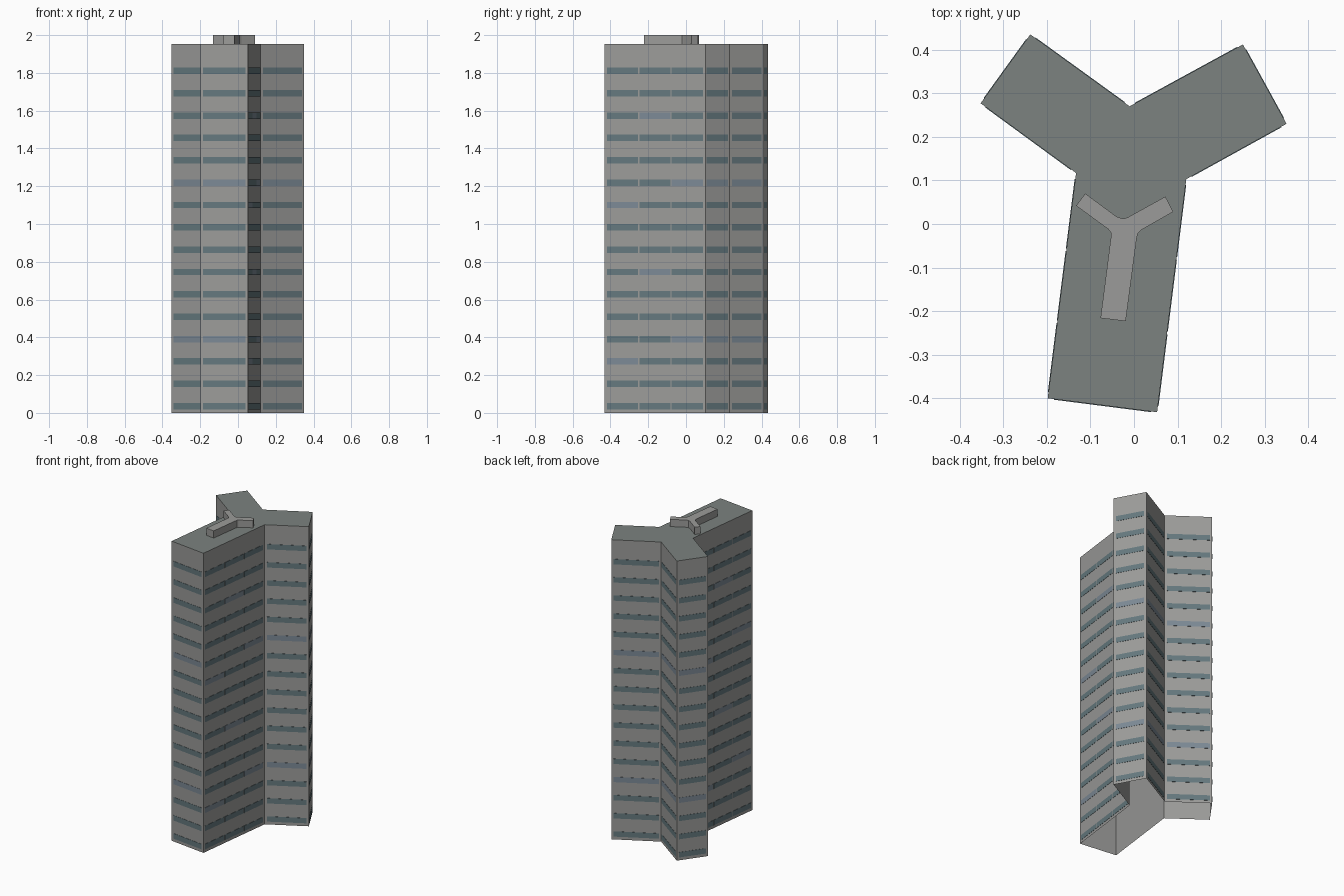
import bpy
from mathutils import Vector

if "Cube" in bpy.data.objects:
    bpy.data.objects.remove(bpy.data.objects["Cube"])

ROOF_Z, TOP_Z = 1.953, 2.0
FLOORS, FLOOR_H, FIRST_Z, STRIP_H = 16, 0.1183, 0.019, 0.034
MARGIN, GAP, PROUD = 0.014, 0.006, 0.0015

# Three-winged plan, listed clockwise as seen from above
PLAN = [(-.352, .277), (-.238, .435), (-.01, .27), (.25, .412), (.35, .23),
        (.12, .103), (.053, -.432), (-.198, -.40), (-.133, .117)]
# Smaller rooftop plan with chamfered inner corners
PENTHOUSE = [(-.133, .042), (-.112, .07), (-.04, .017), (-.025, .012), (-.015, .015),
             (.072, .063), (.09, .028), (.018, -.013), (.009, -.021), (.006, -.034),
             (-.019, -.223), (-.077, -.216), (-.053, -.03), (-.053, -.02), (-.059, -.012)]


def material(name, rgb):
    mat = bpy.data.materials.new(name)
    mat.diffuse_color = (*rgb, 1)
    mat.use_nodes = True
    mat.node_tree.nodes["Principled BSDF"].inputs["Base Color"].default_value = mat.diffuse_color
    return mat


def make_object(name, verts, faces, mat):
    mesh = bpy.data.meshes.new(name)
    mesh.from_pydata(verts, [], faces)
    mesh.materials.append(mat)
    obj = bpy.data.objects.new(name, mesh)
    bpy.context.collection.objects.link(obj)
    return obj


def prism(plan, z0, z1, walls=True, cap=True):
    n = len(plan)
    verts = [(x, y, z) for z in (z0, z1) for x, y in plan]
    faces = []
    if walls:
        faces += [(i, i + n, (i + 1) % n + n, (i + 1) % n) for i in range(n)]
    if cap:
        faces.append(tuple(reversed(range(n, 2 * n))))
    return verts, faces


concrete = material("concrete", (.33, .33, .32))
roofing = material("roofing", (.20, .225, .215))
glass = material("glass", (.13, .19, .21))
pale_glass = material("pale_glass", (.20, .25, .30))

# Tower walls, open underneath, and flat roof
make_object("tower_walls", *prism(PLAN, 0, ROOF_Z, cap=False), concrete)
roof_n = len(PLAN)
make_object("roof", [(x, y, ROOF_Z) for x, y in PLAN],
            [tuple(reversed(range(roof_n)))], roofing)

# Rooftop plant room
make_object("plant_room", *prism(PENTHOUSE, ROOF_Z, TOP_Z), concrete)

# Ribbon windows: thin slabs on every face and floor, in two glass tints
strips = {False: ([], []), True: ([], [])}
for i, start in enumerate(PLAN):
    a, b = Vector(start), Vector(PLAN[(i + 1) % len(PLAN)])
    d = (b - a).normalized()
    out = Vector((-d.y, d.x)) * PROUD
    count = 3 if (b - a).length > 0.4 else 1
    width = ((b - a).length - 2 * MARGIN - (count - 1) * GAP) / count
    for seg in range(count):
        p = a + d * (MARGIN + seg * (width + GAP))
        q = p + d * width
        for floor in range(FLOORS):
            z = FIRST_Z + floor * FLOOR_H
            verts, faces = strips[(floor - 3 - 3 * seg) % 7 == 0]
            k = len(verts)
            verts += [(c.x, c.y, h) for h in (z, z + STRIP_H)
                      for c in (p, p + out, q + out, q)]
            faces += [tuple(k + j for j in f) for f in
                      ((1, 5, 6, 2), (0, 4, 5, 1), (2, 6, 7, 3),
                       (4, 7, 6, 5), (0, 1, 2, 3))]
make_object("window_strips", *strips[False], glass)
make_object("pale_window_strips", *strips[True], pale_glass)
